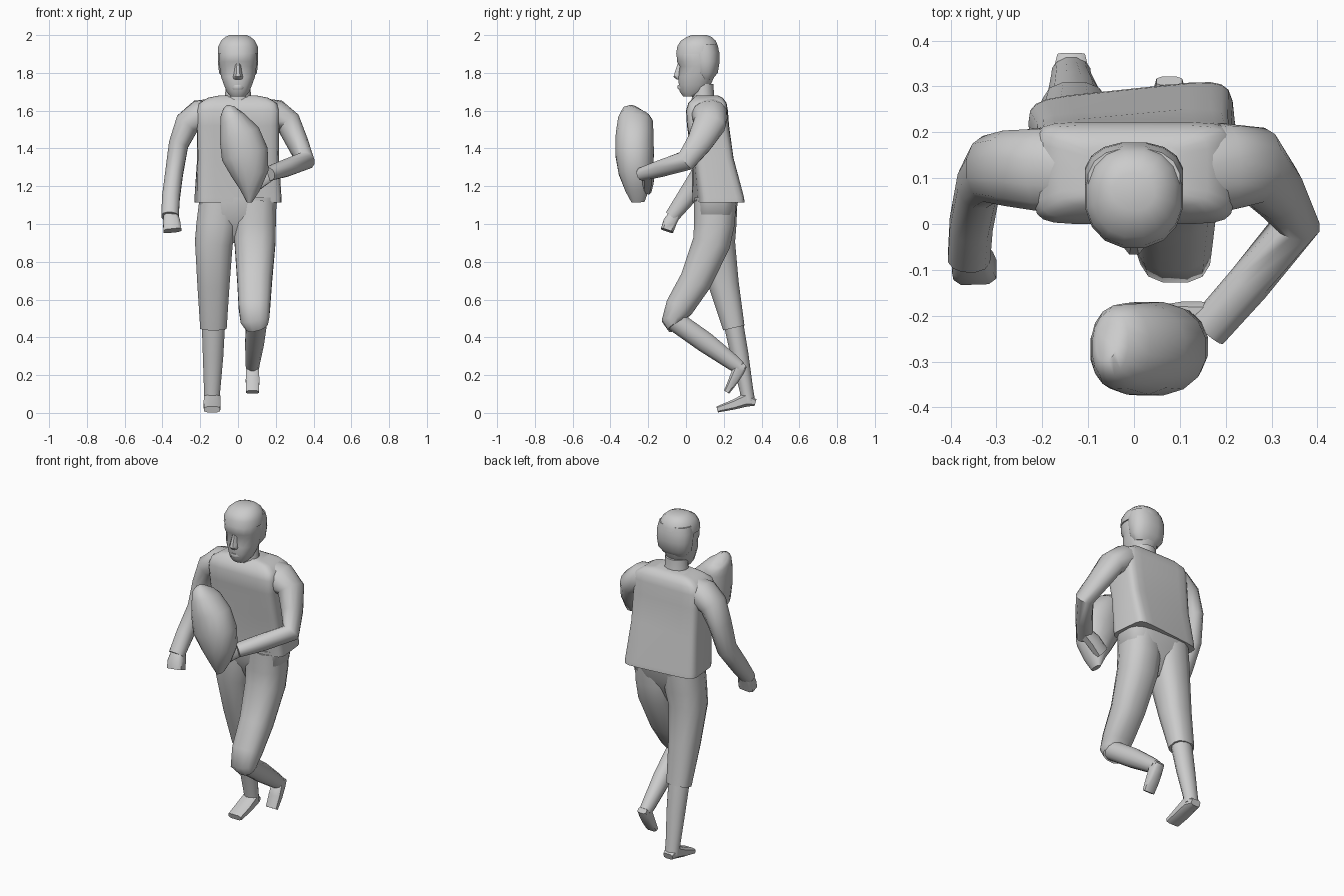
import bpy, bmesh, math
from mathutils import Vector, Matrix


def loft(name, stations, n=12, power=2, level=False, smooth=50):
    """Skin rings along a path; station = x, y, z, half width, half depth[, twist degrees]."""
    pts = [Vector(s[:3]) for s in stations]
    grow = 1 / math.cos(math.pi / n) ** (2 / power)  # flats reach the full half width
    bm = bmesh.new()
    rings = []
    for i, s in enumerate(stations):
        t = Vector((0, 0, 1))
        if not level:
            a, b = pts[max(i - 1, 0)], pts[min(i + 1, len(pts) - 1)]
            t = Vector((0, 0, 0))
            if pts[i] != a:
                t += (pts[i] - a).normalized()
            if b != pts[i]:
                t += (b - pts[i]).normalized()
            t.normalize()
        side = Vector((1, 0, 0))
        side = (side - t * side.dot(t)).normalized()
        if len(s) > 5:
            side = Matrix.Rotation(math.radians(s[5]), 3, t) @ side
        deep = t.cross(side)
        ring = []
        for k in range(n):
            a = math.tau * (k + 0.5) / n
            c, d = math.cos(a), math.sin(a)
            u = math.copysign(abs(c) ** (2 / power), c) * s[3] * grow
            v = math.copysign(abs(d) ** (2 / power), d) * s[4] * grow
            ring.append(bm.verts.new(pts[i] + side * u + deep * v))
        rings.append(ring)
    for r, q in zip(rings, rings[1:]):
        for k in range(n):
            bm.faces.new((r[k], r[(k + 1) % n], q[(k + 1) % n], q[k]))
    bm.faces.new(rings[0])
    bm.faces.new(rings[-1])
    bmesh.ops.recalc_face_normals(bm, faces=bm.faces)
    me = bpy.data.meshes.new(name)
    bm.to_mesh(me)
    bm.free()
    ob = bpy.data.objects.new(name, me)
    bpy.context.collection.objects.link(ob)
    bpy.ops.object.select_all(action='DESELECT')
    ob.select_set(True)
    bpy.context.view_layer.objects.active = ob
    bpy.ops.object.shade_smooth_by_angle(angle=math.radians(smooth))
    return ob


def spans(rows):
    """Rows of z, front y, back y, half width[, twist] to level stations."""
    return [(0, (f + b) / 2, z, w, (b - f) / 2, *r) for z, f, b, w, *r in rows]


# Head with brow, eye recess and jaw
loft("head", spans([(1.675, -.015, .06, .04), (1.70, -.033, .11, .06), (1.735, -.038, .13, .074),
                    (1.78, -.04, .15, .09), (1.835, -.032, .165, .098), (1.86, -.048, .168, .102),
                    (1.91, -.05, .165, .1), (1.96, -.02, .15, .085), (1.98, .0, .13, .06)]),
     n=16, power=2.3, level=True)
loft("nose", spans([(1.765, -.05, .0, .022), (1.78, -.066, .0, .026), (1.80, -.06, .0, .021),
                    (1.85, -.044, .0, .014)]), n=8, level=True)
loft("mouth", spans([(1.712, -.04, .02, .034), (1.722, -.046, .02, .036), (1.735, -.043, .02, .03)]),
     n=8, level=True)

# Hair cap: low at the back, high over the forehead
loft("hair_back", spans([(1.765, .07, .14, .075), (1.80, .04, .168, .1), (1.86, .03, .178, .107),
                         (1.91, .02, .176, .107), (1.95, .02, .165, .1)]), n=16, power=2.3, level=True)
loft("hair_top", spans([(1.90, -.052, .176, .107), (1.94, -.046, .17, .105), (1.97, -.028, .158, .09),
                        (1.99, .005, .135, .068), (2.0, .03, .11, .045)]), n=16, power=2.2, level=True)
loft("neck", spans([(1.60, .02, .17, .08), (1.66, .03, .15, .07), (1.74, .04, .145, .065)]),
     n=12, level=True)

# Loose jersey, twisted a little at the hem
loft("jersey", spans([(1.115, .05, .295, .224, 6), (1.14, .048, .293, .224, 6), (1.35, .035, .247, .214, 2),
                      (1.52, .005, .228, .216), (1.60, .0, .222, .218), (1.64, .012, .215, .205),
                      (1.668, .04, .195, .16), (1.68, .055, .17, .1)]), n=20, power=7, level=True)

# Hips and trouser legs
loft("hips", spans([(.90, .12, .19, .03), (.97, .085, .225, .09), (1.05, .05, .262, .2),
                    (1.14, .045, .28, .208)]), n=16, power=3.5, level=True)
loft("standing_trouser_leg", [(-.1, .16, 1.12, .105, .112), (-.112, .16, 1.0, .108, .107),
                              (-.128, .16, .90, .1, .1), (-.13, .2, .68, .085, .08),
                              (-.13, .253, .45, .07, .058)], n=12, power=2.5)
loft("raised_trouser_leg", [(.095, .155, 1.12, .105, .112), (.09, .15, 1.0, .11, .107),
                            (.09, .135, .90, .108, .1), (.088, .052, .70, .092, .085),
                            (.087, -.035, .56, .083, .075), (.09, -.068, .49, .077, .06),
                            (.1, -.05, .46, .06, .05)], n=12, power=2.5)

# Shins
loft("standing_shin", [(-.13, .25, .48, .062, .052), (-.132, .285, .30, .054, .047),
                       (-.137, .32, .12, .043, .036), (-.137, .33, .06, .042, .036)], n=12)
loft("raised_shin", [(.1, -.07, .495, .055, .055), (.088, .1, .375, .05, .055),
                     (.077, .25, .265, .038, .042), (.077, .285, .24, .034, .034)], n=12)

# Feet
loft("standing_foot", [(-.137, .368, .055, .03, .018), (-.137, .32, .07, .043, .037),
                       (-.137, .25, .043, .045, .026), (-.137, .165, .018, .042, .016)],
     n=8, power=3.5)
loft("raised_foot", [(.077, .312, .255, .028, .015), (.077, .28, .23, .034, .034),
                     (.077, .25, .17, .036, .026), (.077, .215, .11, .034, .016)],
     n=8, power=3.5)

# Hanging arm and hand
loft("hanging_arm", [(-.10, .115, 1.60, .065, .085), (-.20, .12, 1.575, .082, .09),
                     (-.27, .122, 1.53, .068, .082),
                     (-.315, .12, 1.42, .052, .072), (-.338, .09, 1.27, .047, .06),
                     (-.355, 0, 1.14, .047, .05), (-.36, -.075, 1.04, .046, .038)], n=12, power=2.2)
loft("hanging_hand", [(-.357, -.06, 1.05, .035, .03), (-.352, -.085, 1.01, .045, .036),
                      (-.347, -.10, .965, .047, .034)], n=8, power=4)

# Bent arm and hand cupping the ball
loft("bent_arm", [(.10, .115, 1.60, .065, .085), (.20, .125, 1.575, .082, .093),
                  (.27, .125, 1.53, .066, .085),
                  (.315, .07, 1.43, .055, .068), (.355, .0, 1.335, .05, .055),
                  (.25, -.13, 1.295, .046, .045), (.16, -.232, 1.265, .044, .035)], n=12, power=2.2)
loft("holding_hand", [(.18, -.20, 1.27, .035, .03), (.12, -.2, 1.235, .04, .03),
                      (.06, -.205, 1.19, .04, .024)], n=8, power=3.5)

# Oval ball held against the chest
loft("ball", [(-.06, -.255, 1.602, .026, .05), (-.052, -.262, 1.59, .045, .075),
              (-.03, -.268, 1.55, .072, .092),
              (.008, -.272, 1.47, .11, .1), (.036, -.272, 1.37, .125, .102),
              (.062, -.266, 1.27, .1, .09), (.064, -.258, 1.18, .052, .064),
              (.06, -.254, 1.115, .014, .034)], n=16, power=2.2)
